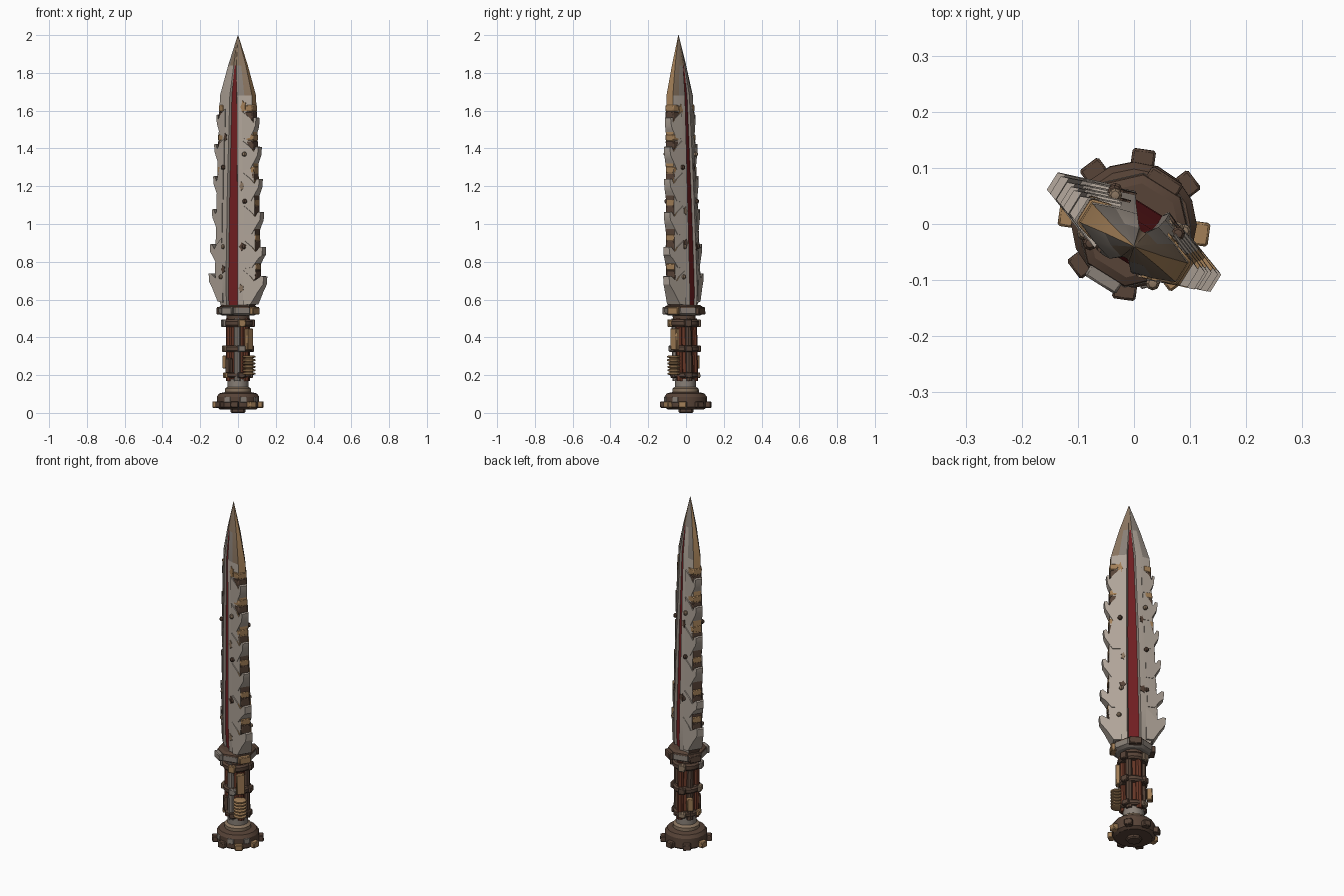
import bpy, bmesh, math
from mathutils import Vector

if "Cube" in bpy.data.objects:
    bpy.data.objects.remove(bpy.data.objects["Cube"])

TURN = math.radians(-32)
TILT = -0.02
made = []


def material(name, color):
    m = bpy.data.materials.new(name)
    m.use_nodes = True
    m.diffuse_color = (*color, 1)
    m.node_tree.nodes["Principled BSDF"].inputs["Base Color"].default_value = (*color, 1)
    return m


BONE = material("pale bone", (0.43, 0.37, 0.315))
GREY = material("worn grey", (0.25, 0.215, 0.185))
RED = material("deep red", (0.17, 0.014, 0.016))
BROWN = material("dark brown", (0.095, 0.056, 0.038))
TAN = material("tan bronze", (0.36, 0.21, 0.095))
RUST = material("rust red", (0.135, 0.038, 0.02))
BRONZE = material("dull bronze", (0.25, 0.175, 0.115))


def place(u, v, z):
    """Blade coordinates (width, thickness, height) to world."""
    c, s = math.cos(TURN), math.sin(TURN)
    return Vector((u * c - v * s, u * s + v * c + TILT * z, z))


def finish(name, bm, mats, bevel=0):
    bmesh.ops.recalc_face_normals(bm, faces=bm.faces)
    me = bpy.data.meshes.new(name)
    bm.to_mesh(me)
    bm.free()
    for m in mats:
        me.materials.append(m)
    ob = bpy.data.objects.new(name, me)
    bpy.context.scene.collection.objects.link(ob)
    if bevel:
        b = ob.modifiers.new("Bevel", "BEVEL")
        b.width, b.segments = bevel, 1
    made.append(ob)


def loft(bm, rings):
    """Skin rings of points with end caps; lists (face, ring index, side index)."""
    vs = [[bm.verts.new(p) for p in r] for r in rings]
    n = len(vs[0])
    out = []
    for i in range(len(vs) - 1):
        for k in range(n):
            j = (k + 1) % n
            f = bm.faces.new((vs[i][k], vs[i][j], vs[i + 1][j], vs[i + 1][k]))
            out.append((f, i, k))
    bm.faces.new(vs[0])
    bm.faces.new(vs[-1])
    return out


def lathe(name, profile, sides, mat, at=(0, 0), phase=0.0):
    bm = bmesh.new()
    loft(bm, [[(at[0] + r * math.cos(phase + math.tau * k / sides),
                at[1] + r * math.sin(phase + math.tau * k / sides) + TILT * z, z)
               for k in range(sides)] for r, z in profile])
    finish(name, bm, [mat])


def block(name, radius, angle, z, size, mat, bevel=0.004):
    """Box (radial, tangential, height) standing at an angle around the axis."""
    bm = bmesh.new()
    bmesh.ops.create_cube(bm, size=1)
    a = math.radians(angle)
    for v in bm.verts:
        r, t, h = radius + v.co.x * size[0], v.co.y * size[1], z + v.co.z * size[2]
        v.co = (r * math.cos(a) - t * math.sin(a),
                r * math.sin(a) + t * math.cos(a) + TILT * h, h)
    finish(name, bm, [mat], bevel)


# Blade body: z, half width, half thickness, groove half width, groove depth, edge
STATIONS = [(0.56, 0.085, 0.058, 0.028, 0.012, 0.03),
            (0.64, 0.115, 0.062, 0.028, 0.012, 0.03),
            (0.74, 0.126, 0.062, 0.027, 0.012, 0.028),
            (1.20, 0.116, 0.056, 0.023, 0.012, 0.025),
            (1.68, 0.100, 0.047, 0.015, 0.010, 0.020),
            (1.84, 0.055, 0.030, 0.004, 0.002, 0.010),
            (2.00, 0.001, 0.001, 0.0003, 0, 0.0004)]


def section(z, w, t, g, d, e):
    lip = g + 0.07 * w
    half = [(w, e), (0.62 * w, 0.76 * t), (lip, t), (g, t - d)]
    top = half + [(-u, v) for u, v in reversed(half)]
    return [place(u, v, z) for u, v in top + [(-u, -v) for u, v in top]]


bm = bmesh.new()
for face, i, k in loft(bm, [section(*s) for s in STATIONS]):
    side = k % 8
    tip = i == len(STATIONS) - 2
    if side == 3:
        face.material_index = 5 if tip else 1
    elif side in (2, 4):
        face.material_index = 5 if tip else 3
    elif side == 7:
        face.material_index = 2 if i >= 3 else 4
    elif tip:
        face.material_index = 3 if k in (5, 6, 8) else 5
    elif i == len(STATIONS) - 3:
        face.material_index = 5 if k in (0, 14) else 3 if k in (1, 6, 13) else 0
finish("blade", bm, [BONE, RED, TAN, GREY, BROWN, BRONZE])


def surface(u, z):
    """Half thickness of the blade at width u and height z."""
    for a, b in zip(STATIONS, STATIONS[1:]):
        if a[0] <= z <= b[0]:
            f = (z - a[0]) / (b[0] - a[0])
            _, w, t, g, _, e = [p + (q - p) * f for p, q in zip(a, b)]
    mid, lip = 0.62 * w, g + 0.07 * w
    if u < mid:
        return t - 0.24 * t * max(0, u - lip) / (mid - lip)
    return 0.76 * t + (e - 0.76 * t) * (u - mid) / (w - mid)


# Worn patches lying on the blade: face side, width position, height, radius, stretch
PATCHES = [(-1, 0.062, 0.88, 0.020, 1.2, BROWN), (-1, -0.058, 0.76, 0.016, 1.5, BROWN),
           (-1, 0.055, 1.2, 0.013, 2, BRONZE), (-1, -0.05, 1.46, 0.012, 2, BROWN),
           (-1, 0.058, 1.62, 0.015, 2.5, TAN), (-1, 0.055, 0.66, 0.015, 1.5, BRONZE),
           (1, 0.055, 0.9, 0.018, 1.2, BROWN), (1, -0.05, 0.88, 0.020, 1.2, BROWN),
           (1, 0.05, 1.07, 0.012, 2, BRONZE), (1, 0.058, 1.6, 0.015, 2.5, TAN),
           (1, -0.05, 1.3, 0.012, 2, BROWN)]
for n, (face, u, z, radius, stretch, mat) in enumerate(PATCHES):
    bm = bmesh.new()
    rim = []
    for k in range(10):
        r = radius * (1 if k % 2 else 0.65)
        rim.append((u + r * math.cos(math.tau * k / 10),
                    z + r * stretch * math.sin(math.tau * k / 10)))
    loft(bm, [[place(p, face * (surface(abs(p), h) + lift), h) for p, h in rim]
              for lift in (-0.003, 0.004)])
    finish(f"worn_patch_{n + 1}", bm, [mat])

# Hooked teeth along both edges
TEETH = [(0.71, 0.172, 0.14), (0.865, 0.165, 0.10), (1.05, 0.152, 0.11),
         (1.225, 0.144, 0.11), (1.395, 0.138, 0.11), (1.55, 0.124, 0.10)]


def tooth(name, side, z, peak, length):
    w = 0.126 - 0.027 * (z - 0.74)
    if length > 0.13:
        w -= 0.012
    outline = [(w - 0.05, z - length), (w - 0.012, z - length + 0.005),
               (w + 0.45 * (peak - w), z - 0.5 * length), (peak - 0.004, z - 0.03),
               (peak, z + 0.012), (peak - 0.014, z + 0.014), (w + 0.006, z - 0.012),
               (w - 0.012, z + 0.012), (w - 0.05, z + 0.045)]

    def depth(u):
        return 0.018 + (0.035 - 0.008 * (z - 0.7)) * min(1, (peak - u) / (peak - w + 0.05))
    bm = bmesh.new()
    for f, i, k in loft(bm, [[place(side * u, s * depth(u), h) for u, h in outline]
                             for s in (-1, 1)]):
        f.material_index = 1 if k in (5, 6) else 0
    bmesh.ops.triangulate(bm, faces=[f for f in bm.faces if len(f.verts) > 4])
    finish(name, bm, [BONE, TAN if side > 0 else GREY])


for side, label in ((1, "left"), (-1, "right")):
    for n, (z, peak, length) in enumerate(TEETH):
        tooth(f"{label}_tooth_{n + 1}", side, z + (0.015 if side < 0 else 0), peak, length)
        # Bronze and brown fillings in the gaps above each tooth
        w = 0.128 - 0.027 * (z - 0.74)
        for part, low, high, mat in (("lower", -0.01, 0.045, BROWN), ("upper", 0.045, 0.08, TAN)):
            bm = bmesh.new()
            loft(bm, [[place(side * u, v, z + h) for u, v in
                       ((w - 0.04, -0.037), (w, -0.025), (w, 0.025), (w - 0.04, 0.037))]
                      for h in (low, high)])
            finish(f"{label}_{part}_gap_filling_{n + 1}", bm, [mat], 0.004)

# Rivets on both faces of the blade
for n, (u, z) in enumerate([(0.075, 0.72), (-0.07, 0.88), (0.06, 0.88),
                            (-0.072, 1.12), (-0.07, 1.37), (0.062, 1.30)]):
    for face in (-1, 1):
        bm = bmesh.new()
        bmesh.ops.create_uvsphere(bm, u_segments=8, v_segments=5, radius=0.013)
        for v in bm.verts:
            v.co += place(u * face, face * 0.049, z)
        finish(f"rivet_{n + 1}_{'back' if face > 0 else 'front'}", bm, [BROWN if n % 2 else BRONZE])

# Guard
lathe("guard", [(0.085, 0.515), (0.103, 0.525), (0.104, 0.555)], 8, GREY,
      phase=TURN + math.pi / 8)
lathe("guard_top", [(0.103, 0.553), (0.1, 0.563), (0.085, 0.572)], 8, BROWN,
      phase=TURN + math.pi / 8)
for k, mat in enumerate((TAN, BROWN, BROWN, GREY)):
    block(f"guard_lug_{k + 1}", 0.1, -32 + 90 * k, 0.54, (0.03, 0.065, 0.04), mat)
lathe("guard_neck", [(0.06, 0.49), (0.06, 0.52)], 16, BROWN)

# Grip with rods and rings
lathe("grip_core", [(0.048, 0.11), (0.048, 0.5)], 16, RUST)
for k, mat in enumerate((BROWN, RUST, BROWN, RUST, GREY, RUST)):
    a = math.radians(25 + 60 * k)
    lathe(f"grip_rod_{k + 1}", [(0.018, 0.17), (0.018, 0.5)], 8, mat,
          (0.05 * math.cos(a), 0.05 * math.sin(a)))
for name, z, r, h, clamps in (("upper", 0.475, 0.078, 0.04, (BROWN, BRONZE, GREY, TAN)),
                              ("middle", 0.34, 0.074, 0.034, (BROWN, BROWN, BRONZE, GREY)),
                              ("lower", 0.2, 0.068, 0.03, (BROWN, BRONZE, TAN, BROWN))):
    lathe(f"{name}_grip_ring", [(r - 0.008, z - h / 2), (r, z - h / 4),
                                (r, z + h / 4), (r - 0.008, z + h / 2)], 16, BROWN)
    for k, mat in enumerate(clamps):
        block(f"{name}_ring_clamp_{k + 1}", r, 15 + 90 * k, z, (0.02, 0.04, h), mat)

# Bronze side plate, coil and fittings
block("side_plate", 0.077, -42, 0.39, (0.025, 0.045, 0.115), TAN)
lathe("coil", [(r, 0.2 + 0.018 * n + dz) for n in range(6)
               for r, dz in ((0.022, 0), (0.034, 0.004), (0.034, 0.011), (0.022, 0.015))],
      12, TAN, (0.058, -0.06))
block("back_fitting", 0.084, 137, 0.27, (0.03, 0.035, 0.07), TAN)
block("front_fitting", 0.062, 220, 0.25, (0.025, 0.035, 0.08), BROWN)

# Pommel with studs and panels
lathe("grip_neck", [(0.055, 0.13), (0.055, 0.18)], 16, GREY)
lathe("grip_collar", [(0.07, 0.105), (0.07, 0.128), (0.055, 0.138)], 16, BRONZE)
lathe("pommel", [(0.03, 0.018), (0.095, 0.018), (0.112, 0.03), (0.112, 0.085),
                 (0.1, 0.103), (0.06, 0.112)], 16, BROWN)
lathe("pommel_cap", [(0.034, 0.0), (0.04, 0.006), (0.04, 0.03)], 8, BROWN)
for k in range(8):
    block(f"pommel_stud_{k + 1}", 0.118, 37 + 45 * k, 0.044, (0.034, 0.042, 0.034),
          TAN if k in (3, 6, 7) else BROWN)
for k, angle in enumerate((240, 285, 330)):
    block(f"pommel_panel_{k + 1}", 0.109, angle, 0.07, (0.01, 0.035, 0.03), GREY, 0.002)

bpy.ops.object.select_all(action="DESELECT")
for ob in made:
    ob.select_set(True)
bpy.context.view_layer.objects.active = made[0]
bpy.ops.object.shade_smooth_by_angle(angle=math.radians(28))
